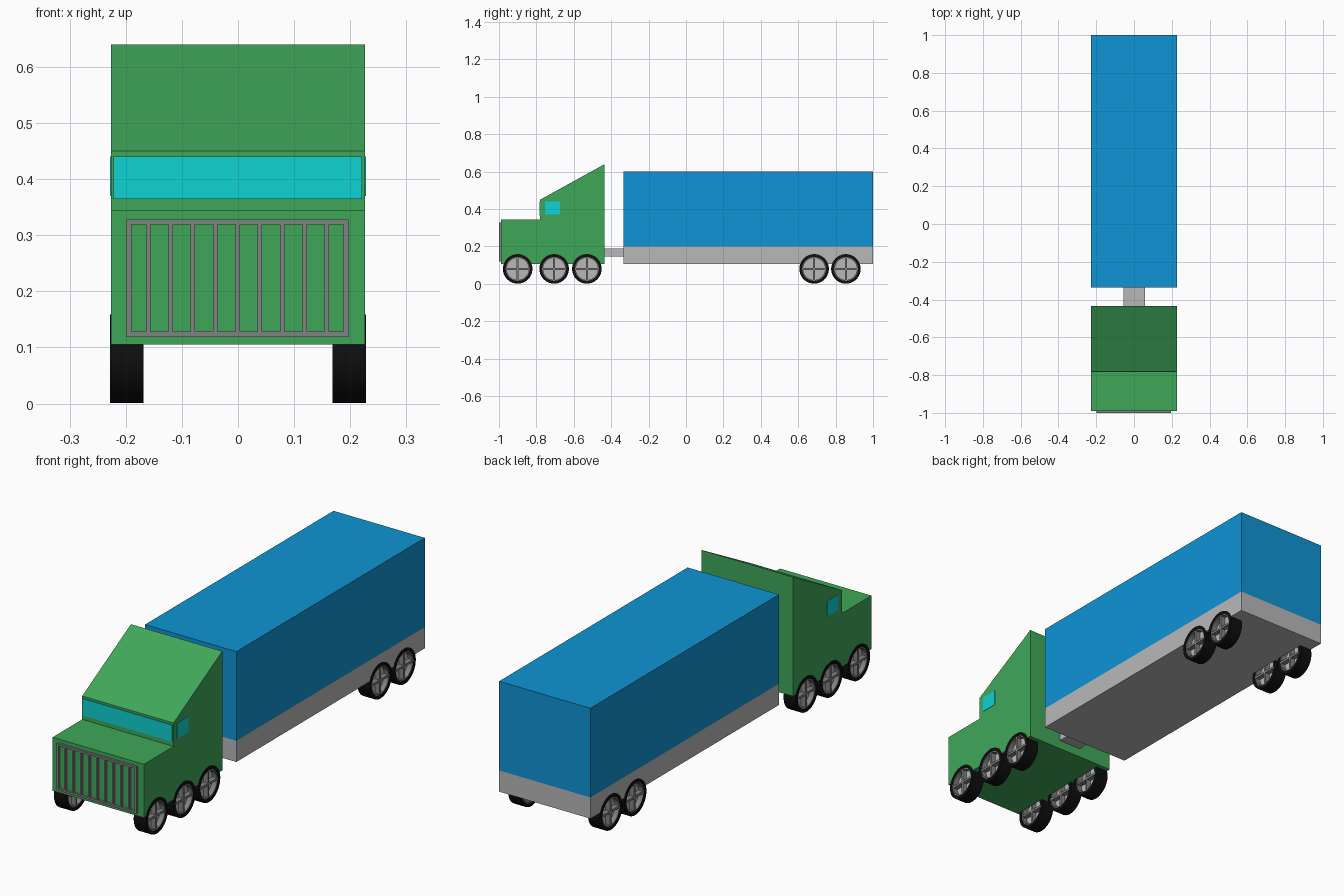
import bpy, bmesh, math
from mathutils import Matrix

if "Cube" in bpy.data.objects:
    bpy.data.objects.remove(bpy.data.objects["Cube"])


def material(name, r, g, b):
    m = bpy.data.materials.new(name)
    lin = [(c / 255 / 12.92) if c < 11 else ((c / 255 + 0.055) / 1.055) ** 2.4 for c in (r, g, b)]
    m.diffuse_color = (*lin, 1)
    m.use_nodes = True
    m.node_tree.nodes["Principled BSDF"].inputs["Base Color"].default_value = m.diffuse_color
    return m


GREEN = material("cab green", 63, 167, 89)
BLUE = material("cargo blue", 15, 148, 213)
CYAN = material("window cyan", 15, 210, 211)
GREY = material("chassis grey", 185, 185, 185)
STEEL = material("grille grey", 130, 130, 130)
BLACK = material("tyre black", 14, 14, 14)


def finish(name, bm, mat):
    bmesh.ops.recalc_face_normals(bm, faces=bm.faces)
    me = bpy.data.meshes.new(name)
    bm.to_mesh(me)
    bm.free()
    if mat:
        me.materials.append(mat)
    ob = bpy.data.objects.new(name, me)
    bpy.context.collection.objects.link(ob)
    return ob


def add_box(bm, x0, x1, y0, y1, z0, z1):
    m = Matrix.Translation(((x0 + x1) / 2, (y0 + y1) / 2, (z0 + z1) / 2))
    m = m @ Matrix.Diagonal((x1 - x0, y1 - y0, z1 - z0, 1))
    bmesh.ops.create_cube(bm, size=1, matrix=m)


def box(name, mat, *dims):
    bm = bmesh.new()
    add_box(bm, *dims)
    return finish(name, bm, mat)


def add_disc(bm, r, x0, x1, y, z):
    m = Matrix.Translation(((x0 + x1) / 2, y, z)) @ Matrix.Rotation(math.pi / 2, 4, 'Y')
    bmesh.ops.create_cone(bm, cap_ends=True, segments=40, radius1=r, radius2=r,
                          depth=abs(x1 - x0), matrix=m)


def add_ring(bm, r_out, r_in, x0, x1, y, z, n=40):
    # square-section ring around the x axis
    section = [(x0, r_in), (x0, r_out), (x1, r_out), (x1, r_in)]
    rows = []
    for i in range(n):
        a = 2 * math.pi * i / n
        rows.append([bm.verts.new((x, y + r * math.cos(a), z + r * math.sin(a))) for x, r in section])
    for i in range(n):
        a, b = rows[i], rows[(i + 1) % n]
        for j in range(4):
            k = (j + 1) % 4
            bm.faces.new((a[j], a[k], b[k], b[j]))


W = 0.2265                                   # body half width
X0, X1 = 0.168, 0.228                        # wheel inner and outer side
R, ZC = 0.079, 0.08
AXLES = [-0.90, -0.705, -0.53, 0.685, 0.855]

# Cab extruded from its side profile
profile = [(-0.99, 0.105), (-0.99, 0.345), (-0.78, 0.345), (-0.78, 0.45), (-0.435, 0.64), (-0.435, 0.105)]
bm = bmesh.new()
face = bm.faces.new([bm.verts.new((-W, y, z)) for y, z in profile])
ext = bmesh.ops.extrude_face_region(bm, geom=[face])
bmesh.ops.translate(bm, vec=(2 * W, 0, 0), verts=[v for v in ext["geom"] if isinstance(v, bmesh.types.BMVert)])
cab = finish("cab", bm, GREEN)

# Trailer and coupling
box("cargo_box", BLUE, -W, W, -0.335, 1.0, 0.2, 0.6)
bed = box("trailer_bed", GREY, -W, W, -0.335, 1.0, 0.105, 0.2)
box("coupling", GREY, -0.055, 0.058, -0.44, -0.33, 0.145, 0.19)

# Windows as thin plates
box("windshield", CYAN, -0.222, 0.221, -0.783, -0.778, 0.365, 0.44)
for s, side in ((-1, "left"), (1, "right")):
    x = sorted((s * (W - 0.002), s * (W + 0.0015)))
    box(side + "_window", CYAN, *x, -0.755, -0.675, 0.37, 0.44)

# Grille: frame and upright bars
bm = bmesh.new()
for z in (0.119, 0.319):
    add_box(bm, -0.199, 0.197, -1.0, -0.985, z, z + 0.009)
for x in (-0.199, 0.188):
    add_box(bm, x, x + 0.009, -1.0, -0.985, 0.119, 0.328)
for i in range(9):
    x = -0.16 + i * 0.0398
    add_box(bm, x - 0.004, x + 0.004, -0.999, -0.985, 0.125, 0.322)
finish("grille", bm, STEEL)

# Wheels: tyre, pale disc, cross spokes; recesses open the body behind the spokes
tyres, discs, spokes, cutter = (bmesh.new() for _ in range(4))
for s in (-1, 1):
    for y in AXLES:
        add_ring(tyres, R, 0.064, s * X0, s * X1, y, ZC)
        add_ring(spokes, 0.0645, 0.059, s * (X0 + 0.002), s * (X1 - 0.002), y, ZC)
        add_disc(discs, 0.062, s * 0.193, s * 0.203, y, ZC)
        add_disc(cutter, 0.07, s * X0, s * 0.26, y, ZC)
        a, b = sorted((s * (X0 + 0.003), s * (X1 - 0.003)))
        add_box(spokes, a, b, y - 0.062, y + 0.062, ZC - 0.005, ZC + 0.005)
        add_box(spokes, a, b, y - 0.005, y + 0.005, ZC - 0.062, ZC + 0.062)
tyre_ob = finish("tyres", tyres, BLACK)
finish("wheel_discs", discs, GREY)
finish("wheel_spokes", spokes, STEEL)
wells = finish("wheel_well_cutter", cutter, None)
wells.hide_render = True
wells.display_type = 'WIRE'
for ob in (cab, bed):
    mod = ob.modifiers.new("wheel_wells", 'BOOLEAN')
    mod.operation = 'DIFFERENCE'
    mod.solver = 'EXACT'
    mod.object = wells

bpy.context.view_layer.objects.active = tyre_ob
tyre_ob.select_set(True)
bpy.ops.object.shade_smooth_by_angle(angle=math.radians(35))
